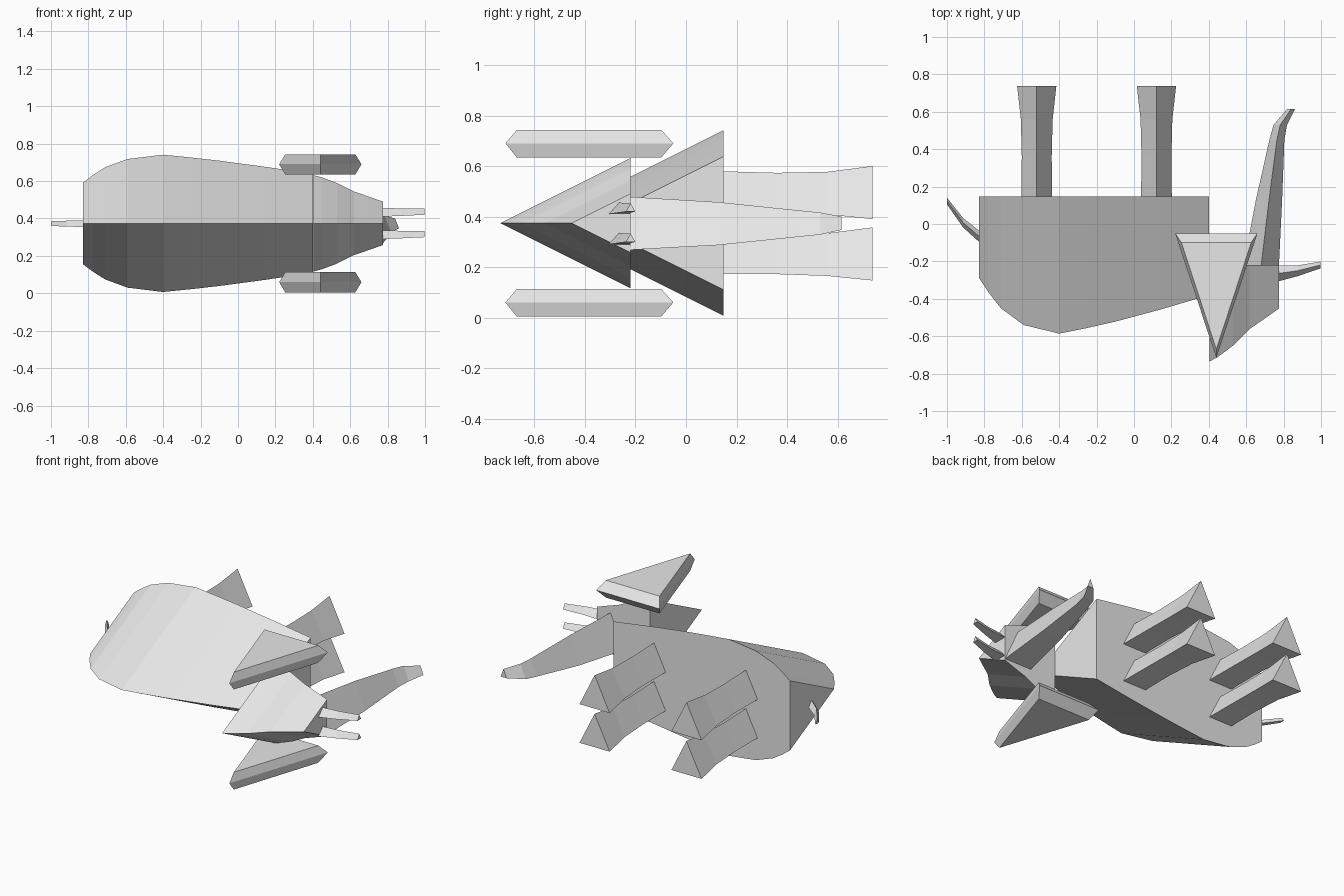
import bpy, bmesh

if "Cube" in bpy.data.objects:
    bpy.data.objects.remove(bpy.data.objects["Cube"])

MID = 0.374  # height of the body's symmetry plane

grey = bpy.data.materials.new("light grey")
grey.diffuse_color = (0.8, 0.8, 0.8, 1)
grey.use_nodes = True
grey.node_tree.nodes["Principled BSDF"].inputs["Base Color"].default_value = grey.diffuse_color


def loft(name, rings):
    """Skin a row of matching closed rings and cap both ends."""
    bm = bmesh.new()
    rows = [[bm.verts.new(p) for p in ring] for ring in rings]
    n = len(rows[0])
    for a, b in zip(rows, rows[1:]):
        for i in range(n):
            j = (i + 1) % n
            bm.faces.new((a[i], a[j], b[j], b[i]))
    bm.faces.new(rows[0])
    bm.faces.new(rows[-1])
    bmesh.ops.recalc_face_normals(bm, faces=bm.faces)
    mesh = bpy.data.meshes.new(name)
    bm.to_mesh(mesh)
    bm.free()
    mesh.materials.append(grey)
    ob = bpy.data.objects.new(name, mesh)
    bpy.context.collection.objects.link(ob)
    return ob


def wedge(name, base_y, profile):
    """Triangular sections along x: flat base, ridge following the profile."""
    rings = []
    for x, y in profile:
        half = (base_y - y) * 0.5
        rings.append([(x, y, MID), (x, base_y, MID + half), (x, base_y, MID - half)])
    return loft(name, rings)


def limb_y(name, sections):
    """Triangular limb along y; sections are (y, centre x, half width, low z, high z)."""
    return loft(name, [[(c - h, y, lo), (c + h, y, lo), (c, y, hi)]
                       for y, c, h, lo, hi in sections])


def limb_x(name, sections):
    """Triangular limb along x; sections are (x, centre y, half width, low z, high z)."""
    return loft(name, [[(x, c - h, lo), (x, c + h, lo), (x, c, hi)]
                       for x, c, h, lo, hi in sections])


# body and head
wedge("body", 0.148, [(-0.828, -0.29), (-0.775, -0.37), (-0.71, -0.452), (-0.59, -0.54),
                      (-0.4, -0.586), (-0.26, -0.558), (-0.1, -0.522), (0.15, -0.455),
                      (0.402, -0.38)])
wedge("head", -0.22, [(0.404, -0.735), (0.45, -0.71), (0.53, -0.65), (0.62, -0.56),
                      (0.7, -0.505), (0.775, -0.452)])

# legs
for side, x in (("rear", -0.52), ("front", 0.12)):
    for level, z in (("upper", 0.0), ("lower", -0.243)):
        limb_y(f"{side}_{level}_leg",
               [(y, x, h, lo + z, hi + z) for y, h, lo, hi in
                ((0.148, 0.082, 0.415, 0.579), (0.36, 0.08, 0.415, 0.573),
                 (0.56, 0.085, 0.408, 0.577), (0.738, 0.105, 0.39, 0.6))])

# trunk
limb_y("trunk", [(-0.22, 0.68, 0.095, 0.268, 0.478), (0.13, 0.722, 0.07, 0.287, 0.457),
                 (0.45, 0.764, 0.04, 0.32, 0.424), (0.53, 0.782, 0.036, 0.328, 0.416),
                 (0.615, 0.84, 0.021, 0.347, 0.4)])

# tusks
for name, z in (("upper_tusk", 0.41), ("lower_tusk", 0.29)):
    limb_x(name, [(0.773, -0.264, 0.042, z, z + 0.046), (0.875, -0.25, 0.029, z + 0.004, z + 0.044),
                  (0.998, -0.219, 0.018, z + 0.01, z + 0.042)])

# tail
limb_x("tail", [(-0.828, -0.066, 0.03, 0.354, 0.39), (-0.915, 0.008, 0.025, 0.357, 0.388),
                (-1.0, 0.123, 0.018, 0.36, 0.385)])

# ears: triangular plates with bevelled rims
outer = [(0.22, -0.05), (0.66, -0.05), (0.44, -0.715)]
inner = [(0.253, -0.098), (0.627, -0.098), (0.44, -0.67)]
for name, z in (("upper_ear", 0.69), ("lower_ear", 0.06)):
    loft(name, [[(x, y, z + dz) for x, y in ring]
                for ring, dz in ((inner, -0.056), (outer, 0), (inner, 0.053))])
